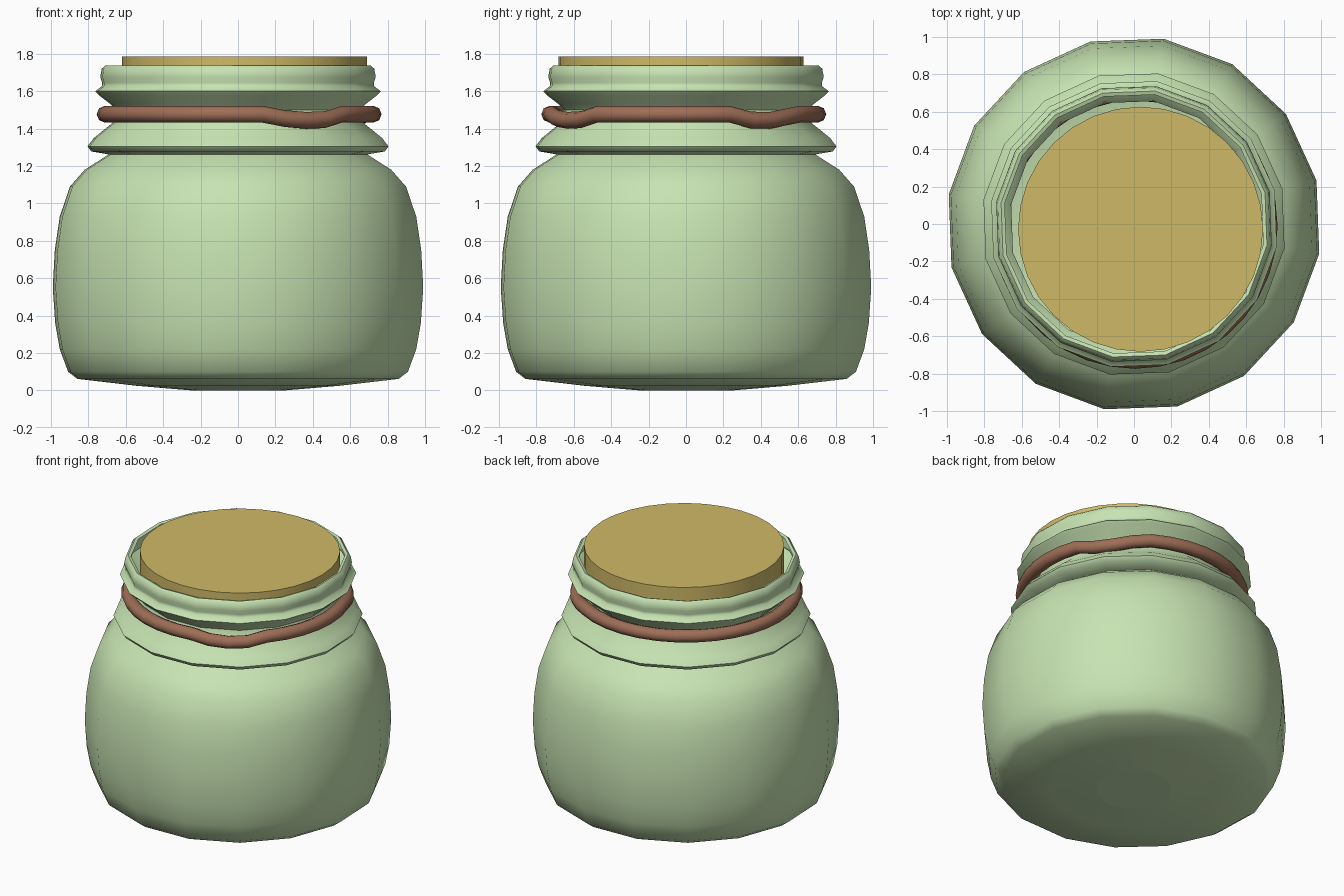
import bpy, bmesh, math

if "Cube" in bpy.data.objects:
    bpy.data.objects.remove(bpy.data.objects["Cube"])

SIDES = 16
PHASE = math.radians(13.4)


def material(name, rgb):
    m = bpy.data.materials.new(name)
    lin = [((c / 255 + 0.055) / 1.055) ** 2.4 for c in rgb]
    m.diffuse_color = (*lin, 1)
    m.use_nodes = True
    m.node_tree.nodes["Principled BSDF"].inputs["Base Color"].default_value = m.diffuse_color
    return m


def finish(name, bm, mat, angle):
    me = bpy.data.meshes.new(name)
    bm.to_mesh(me)
    bm.free()
    ob = bpy.data.objects.new(name, me)
    me.materials.append(mat)
    bpy.context.collection.objects.link(ob)
    bpy.ops.object.select_all(action='DESELECT')
    ob.select_set(True)
    bpy.context.view_layer.objects.active = ob
    bpy.ops.object.shade_smooth_by_angle(angle=math.radians(angle))
    return ob


def sweep(bm, rings, closed=False):
    # join successive rings of vertices with quads
    rings = [[bm.verts.new(p) for p in r] for r in rings]
    pairs = list(zip(rings, rings[1:]))
    if closed:
        pairs.append((rings[-1], rings[0]))
    for a, b in pairs:
        n = len(a)
        for i in range(n):
            j = (i + 1) % n
            bm.faces.new((a[i], a[j], b[j], b[i]))
    return rings


def circle(r, z):
    return [(r * math.cos(PHASE + math.tau * i / SIDES),
             r * math.sin(PHASE + math.tau * i / SIDES), z) for i in range(SIDES)]


green = material("pale green glaze", (199, 227, 178))
tan = material("cork tan", (207, 186, 103))
brown = material("rope brown", (158, 110, 87))

# jar: thin open shell, radius and height from base to rim
profile = [(0.25, 0.0), (0.55, 0.025), (0.87, 0.062), (0.92, 0.10), (0.965, 0.22),
           (0.99, 0.36), (1.003, 0.55), (0.992, 0.75), (0.965, 0.93), (0.91, 1.09),
           (0.83, 1.18), (0.70, 1.262),
           (0.795, 1.278), (0.815, 1.305), (0.78, 1.35), (0.68, 1.43), (0.665, 1.50),
           (0.69, 1.53), (0.755, 1.58), (0.773, 1.60), (0.738, 1.625),
           (0.735, 1.645), (0.746, 1.675), (0.738, 1.72), (0.72, 1.737), (0.70, 1.73)]
bm = bmesh.new()
sweep(bm, [circle(r, z) for r, z in profile])
finish("jar", bm, green, 50)

# base plug: small disc whose face points up
bm = bmesh.new()
bm.faces.new([bm.verts.new(p) for p in circle(0.25, 0.0)])
finish("base_plug", bm, green, 30)

# cork: slightly off centre in the mouth
bm = bmesh.new()
bmesh.ops.create_cone(bm, cap_ends=True, segments=32, radius1=0.655, radius2=0.655, depth=0.205)
bmesh.ops.translate(bm, verts=bm.verts, vec=(0.035, -0.028, 1.6825))
finish("cork", bm, tan, 30)


# rope: ring around the neck that sags in two places
def sag(a):
    z = 0
    for centre in (-59, 37):
        d = (math.degrees(a) - centre + 180) % 360 - 180
        z -= 0.033 * max(0, 1 - (d / 15) ** 4) if abs(d) < 15 else 0
    return z


rings = []
for i in range(36):
    a = math.tau * i / 36
    ring = []
    for k in range(8):
        t = math.tau * k / 8
        r = 0.717 + 0.045 * math.cos(t)
        ring.append((r * math.cos(a) + 0.006, r * math.sin(a) - 0.012,
                     1.477 + sag(a) + 0.045 * math.sin(t)))
    rings.append(ring)
bm = bmesh.new()
sweep(bm, rings, closed=True)
bmesh.ops.recalc_face_normals(bm, faces=bm.faces)
finish("neck_rope", bm, brown, 50)
